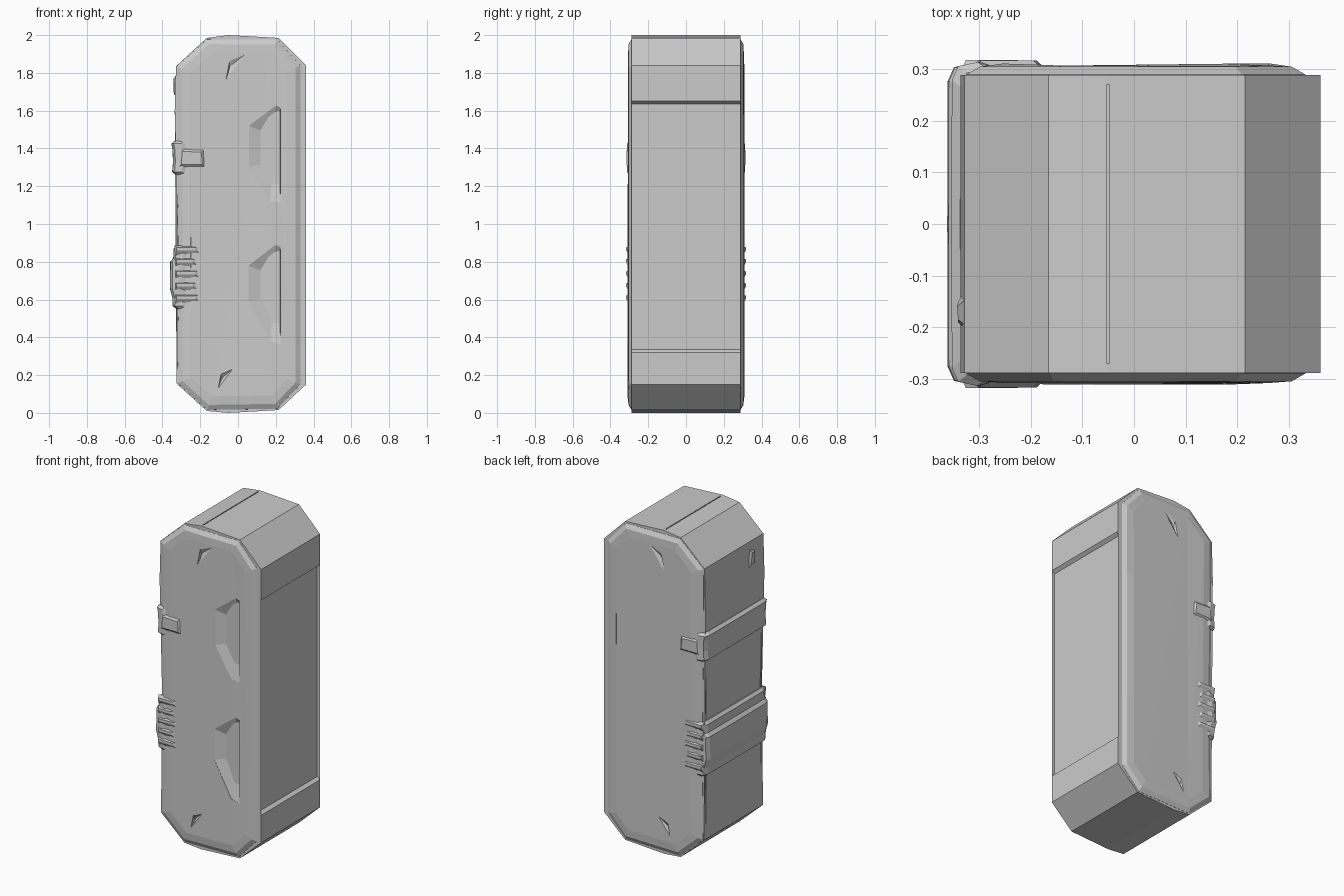
import bpy, bmesh, random
from mathutils import Vector

if "Cube" in bpy.data.objects:
    bpy.data.objects.remove(bpy.data.objects["Cube"])

random.seed(4)


def loft(name, rings):
    """Skin a stack of equal-length point rings and cap both ends."""
    bm = bmesh.new()
    vs = [[bm.verts.new(p) for p in r] for r in rings]
    n = len(rings[0])
    for a, b in zip(vs, vs[1:]):
        for i in range(n):
            j = (i + 1) % n
            bm.faces.new((a[i], a[j], b[j], b[i]))
    caps = [bm.faces.new(vs[0]), bm.faces.new(list(reversed(vs[-1])))]
    bmesh.ops.triangulate(bm, faces=caps)
    bmesh.ops.recalc_face_normals(bm, faces=bm.faces)
    me = bpy.data.meshes.new(name)
    bm.to_mesh(me)
    bm.free()
    ob = bpy.data.objects.new(name, me)
    bpy.context.collection.objects.link(ob)
    return ob


def ring_y(pts, y):
    return [(x, y, z) for x, z in pts]


def inset(pts, d):
    """Offset a convex outline (clockwise in x, z) inwards by d."""
    out = []
    n = len(pts)
    for i in range(n):
        p0, p, p1 = (Vector(pts[k % n]) for k in (i - 1, i, i + 1))
        a, b = (p - p0).normalized(), (p1 - p).normalized()
        na, nb = Vector((a.y, -a.x)), Vector((b.y, -b.x))
        q = p + (na + nb) * d / (1 + na.dot(nb))
        out.append((q.x, q.y))
    return out


def cut(target, cutter):
    cutter.hide_render = True
    cutter.hide_set(True)
    m = target.modifiers.new(cutter.name, 'BOOLEAN')
    m.operation = 'DIFFERENCE'
    m.solver = 'EXACT'
    m.object = cutter


# Main body: clipped-corner profile with a recessed panel on the right side
profile = [(-.165, 1.985), (-.05, 2.0), (.215, 1.985), (.36, 1.84), (.36, 1.65),
           (.34, 1.635), (.34, .335), (.36, .32), (.36, .15), (.215, .015),
           (-.05, 0), (-.165, .01), (-.325, .155), (-.318, .9), (-.335, 1.6), (-.328, 1.835)]
body = loft("body", [ring_y(profile, -.288), ring_y(profile, .288)])

# Thin seam across the top
seam = [(-.053, 1.99), (-.053, 2.02), (-.047, 2.02), (-.047, 1.99)]
cut(body, loft("top_seam_cutter", [ring_y(seam, -.27), ring_y(seam, .27)]))

# Side plates with chamfered rims and slightly worn faces
outline = [(-.165, 1.982), (.21, 1.98), (.335, 1.84), (.335, 1.4), (.335, .6), (.335, .15),
           (.21, .018), (-.165, .012), (-.324, .155), (-.318, .7), (-.326, 1.35), (-.328, 1.835)]
plates = {}
for label, s in (("front", -1), ("back", 1)):
    inner = [(x, s * random.uniform(.305, .311), z) for x, z in inset(outline, .075)]
    plates[label] = loft(label + "_plate", [
        ring_y(outline, s * .27), ring_y(inset(outline, .004), s * .289),
        ring_y(inset(outline, .03), s * .304), inner])

# Two sloped pockets on the front, each ending in a steep right wall
for label, zt, zm, zb in (("upper", 1.62, 1.37, 1.10), ("lower", .88, .66, .36)):
    h = zt - zb
    mouth = [(.055, zt - .1), (.20, zt + .01), (.225, zt), (.225, zb),
             (.17, zb + .02), (.055, zm - .07)]
    floor = [(.135, zt - .13), (.19, zt - .04), (.222, zt - .03), (.222, zb + .14),
             (.18, zb + .14), (.135, zm - .05)]
    cut(plates["front"], loft(label + "_pocket_cutter",
                              [ring_y(mouth, -.325), ring_y(mouth, -.308), ring_y(floor, -.283)]))

# Worn chips on both plates
for label, s in (("front", -1), ("back", 1)):
    for k, (cx, cz, r) in enumerate(((-.03, 1.83, .07), (-.08, .18, .05))):
        tri = [(cx - r * .5, cz - r), (cx - r * .2, cz + r * .5), (cx + r, cz + r)]
        deep = [(cx - r * .3, cz - r * .4), (cx - r * .2, cz), (cx, cz + r * .2)]
        cut(plates[label], loft(f"{label}_chip_cutter_{k}",
                                [ring_y(tri, s * .33), ring_y(tri, s * .307), ring_y(deep, s * .294)]))


def strap(name, levels):
    """Band wrapped round the left side: levels are (z, reach, y half width, end x)."""
    loft(name, [[(xe, -.296, z), (-r + .05, -y, z), (-r + .012, -y + .008, z), (-r, -y + .035, z),
                 (-r - .001, 0, z),
                 (-r, y - .035, z), (-r + .012, y - .008, z), (-r + .05, y, z), (xe, .296, z)]
                for z, r, y, xe in levels])


# Straps on the left side
strap("upper_strap", [(1.26, .328, .300, -.27), (1.275, .348, .312, -.26), (1.33, .343, .312, -.25),
                      (1.40, .347, .313, -.25), (1.425, .352, .313, -.26), (1.44, .335, .300, -.27)])
strap("lower_strap", [(.55, .325, .300, -.26), (.565, .345, .308, -.25), (.61, .347, .308, -.25),
                      (.63, .352, .310, -.24), (.66, .360, .311, -.24), (.80, .358, .311, -.24),
                      (.82, .342, .309, -.24), (.87, .340, .309, -.25), (.885, .325, .300, -.26)])

for label, s in (("front", -1), ("back", 1)):
    # Buckle on the end of the upper strap
    base = [(-.315, 1.30), (-.305, 1.40), (-.18, 1.395), (-.175, 1.30)]
    top = [(-.30, 1.315), (-.295, 1.385), (-.195, 1.38), (-.188, 1.315)]
    loft(label + "_buckle", [ring_y(base, s * .29), ring_y(base, s * .304), ring_y(top, s * .316)])
    # Row of wedge ribs on the end of the lower strap
    for i in range(5):
        z = .60 + i * .064
        x = -.225 - .012 * (i % 2)
        loft(f"{label}_rib_{i}", [
            ring_y([(-.335, z - .03), (-.335, z + .03), (x + .03, z + .028), (x + .045, z - .03)], s * .295),
            ring_y([(-.325, z + .004), (-.325, z + .02), (x, z + .02), (x, z + .004)], s * .317)])

# Small raised flake high on the left side
loft("left_flake", [
    [(-.32, -.21, 1.68), (-.32, -.20, 1.78), (-.32, -.14, 1.80), (-.32, -.12, 1.66)],
    [(-.340, -.19, 1.70), (-.340, -.185, 1.76), (-.342, -.16, 1.77), (-.340, -.15, 1.69)]])
